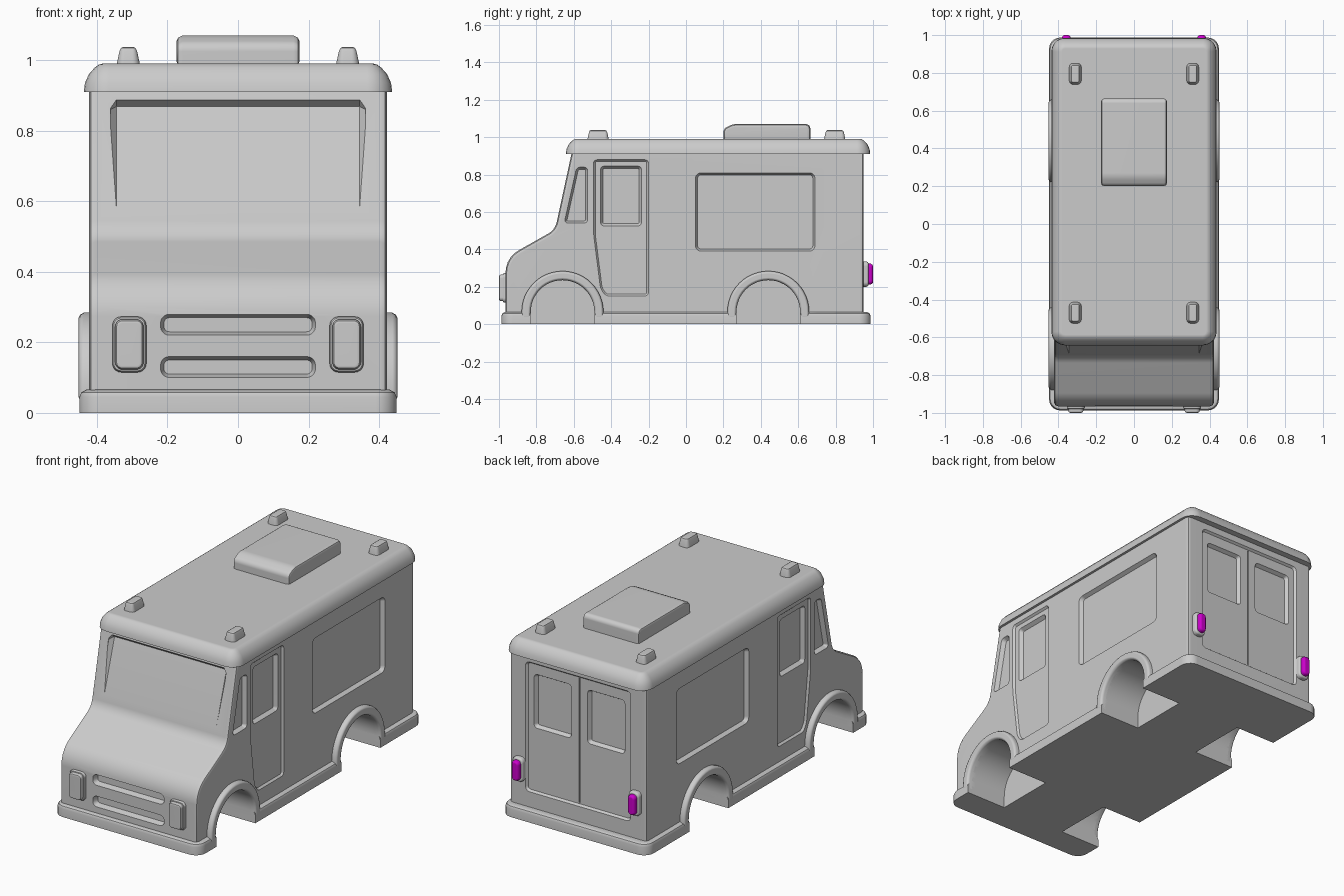
import bpy, bmesh, math
from mathutils import Vector

if "Cube" in bpy.data.objects:
    bpy.data.objects.remove(bpy.data.objects["Cube"])


def rounded(pts, r=0.0, n=5):
    """Round the corners of a 2D outline; a third value on a point overrides r."""
    out = []
    for i, p in enumerate(pts):
        rad = p[2] if len(p) > 2 else r
        c = Vector(p[:2])
        if rad <= 0:
            out.append(c)
            continue
        d1 = (Vector(pts[i - 1][:2]) - c).normalized()
        d2 = (Vector(pts[(i + 1) % len(pts)][:2]) - c).normalized()
        half = d1.angle(d2) / 2
        mid = c + (d1 + d2).normalized() * rad / math.cos(half)
        a, b = c + d1 * rad - mid, c + d2 * rad - mid
        sweep = math.pi - 2 * half
        for k in range(n + 1):
            t = k / n
            out.append(mid + (a * math.sin((1 - t) * sweep) + b * math.sin(t * sweep))
                       / math.sin(sweep))
    return out


def rect(u0, u1, v0, v1, r=0.02):
    return rounded([(u0, v0), (u1, v0), (u1, v1), (u0, v1)], r)


def inset(pts, d):
    area = sum(pts[i - 1].cross(pts[i]) for i in range(len(pts)))
    sgn = 1 if area > 0 else -1
    out = []
    for i, p in enumerate(pts):
        e1 = (p - pts[i - 1]).normalized()
        e2 = (pts[(i + 1) % len(pts)] - p).normalized()
        n1, n2 = Vector((-e1.y, e1.x)) * sgn, Vector((-e2.y, e2.x)) * sgn
        m = (n1 + n2).normalized()
        out.append(p + m * d / max(m.dot(n1), 0.5))
    return out


def loft(name, pts, axis, layers):
    """Stack copies of an outline along an axis; each layer is (position, inset)."""
    place = {"x": lambda p, d: (d, p.x, p.y),
             "y": lambda p, d: (p.x, d, p.y),
             "z": lambda p, d: (p.x, p.y, d)}[axis]
    bm = bmesh.new()
    rings = [[bm.verts.new(place(p, d)) for p in inset(pts, i)] for d, i in layers]
    for a, b in zip(rings, rings[1:]):
        for k in range(len(a)):
            bm.faces.new((a[k - 1], a[k], b[k], b[k - 1]))
    bm.faces.new(rings[0])
    bm.faces.new(rings[-1])
    bmesh.ops.recalc_face_normals(bm, faces=bm.faces)
    if bm.calc_volume(signed=True) < 0:
        bmesh.ops.reverse_faces(bm, faces=bm.faces)
    me = bpy.data.meshes.new(name)
    bm.to_mesh(me)
    bm.free()
    ob = bpy.data.objects.new(name, me)
    bpy.context.collection.objects.link(ob)
    return ob


def volume(ob):
    bm = bmesh.new()
    bm.from_object(ob, bpy.context.evaluated_depsgraph_get())
    v = bm.calc_volume(signed=True)
    bm.free()
    return v


def cut(ob, cutters):
    """Subtract the cutters one by one, trying another solver if a cut goes wrong."""
    bpy.context.view_layer.objects.active = ob
    for c in cutters:
        before = volume(ob)
        m = ob.modifiers.new("cut", "BOOLEAN")
        m.operation, m.object = "DIFFERENCE", c
        for solver in ("EXACT", "MANIFOLD", "FLOAT"):
            m.solver = solver
            if 0.85 * before < volume(ob) < before:
                bpy.ops.object.modifier_apply(modifier=m.name)
                break
        else:
            ob.modifiers.remove(m)


def arch(cy, r, foot):
    pts = [(cy + r, foot)]
    pts += [(cy + r * math.cos(math.pi * k / 24), 0.065 + r * math.sin(math.pi * k / 24))
            for k in range(25)]
    return [Vector(p) for p in pts + [(cy - r, foot)]]


WHEELS = {"front": -0.66, "rear": 0.44}
SIDES = {"right": 1, "left": -1}

# Body shell from its side profile
body = loft("body", rounded([(-0.965, 0.02), (0.95, 0.02), (0.95, 0.95), (-0.604, 0.95),
                             (-0.70, 0.505, 0.04), (-0.965, 0.355, 0.08)]), "x",
            [(-0.423, 0.02), (-0.417, 0.006), (-0.403, 0),
             (0.403, 0), (0.417, 0.006), (0.423, 0.02)])

# Lower skirt that doubles as the bumpers
skirt = loft("skirt", rect(-0.45, 0.45, -0.987, 0.987, 0.06), "z",
             [(0, 0), (0.045, 0), (0.058, 0.006), (0.066, 0.02)])

# Roof cap
loft("roof", rect(-0.437, 0.437, -0.642, 0.985, 0.07), "z",
     [(0.91, 0), (0.935, 0.003), (0.96, 0.014), (0.978, 0.03), (0.987, 0.042), (0.991, 0.056)])

# Cutters: wheel wells, side doors, side windows
wells, cutters = [], []
for s in SIDES.values():
    def recess(pts, floor, slope=0.012, rim=0.424):
        cutters.append(loft("cutter", pts, "x",
                            [(s * floor, slope), (s * rim, 0), (s * 0.6, 0)]))
    for cy in WHEELS.values():
        wells.append(loft("cutter", arch(cy, 0.17, -0.1), "x", [(s * 0.2, 0), (s * 0.6, 0)]))
    recess(rounded([(-0.43, 0.15), (-0.2, 0.15), (-0.2, 0.88), (-0.495, 0.88),
                    (-0.495, 0.48), (-0.458, 0.19)], 0.02), 0.412, 0.01)
    recess(rect(-0.458, -0.237, 0.525, 0.845, 0.02), 0.392, 0.014, 0.4125)
    recess(rounded([(-0.652, 0.54), (-0.525, 0.54), (-0.525, 0.84), (-0.585, 0.84)], 0.02), 0.4)
    recess(rect(0.05, 0.69, 0.39, 0.81, 0.03), 0.402)

# Cutters: rear doors, their windows and the seam between them
cutters.append(loft("cutter", rect(-0.325, 0.325, 0.15, 0.875, 0.025), "y",
                    [(0.938, 0.01), (0.951, 0), (1.1, 0)]))
for s in SIDES.values():
    cutters.append(loft("cutter", rect(s * 0.165 - 0.115, s * 0.165 + 0.115, 0.51, 0.81), "y",
                        [(0.918, 0.012), (0.9385, 0), (1.1, 0)]))
cutters.append(loft("cutter", rect(-0.004, 0.004, 0.165, 0.86, 0), "y", [(0.925, 0), (1.1, 0)]))

# Cutters: grille slots and the windscreen, which fades out at its foot
for z in (0.25, 0.13):
    cutters.append(loft("cutter", rect(-0.22, 0.22, z - 0.03, z + 0.03, 0.025), "y",
                        [(-0.935, 0.01), (-0.966, 0), (-1.1, 0)]))
cutters.append(loft("cutter", rounded([(-0.703, 0.52), (-0.594, 0.868), (-0.78, 1.02),
                                       (-0.78, 0.52)]), "x",
                    [(-0.362, 0.022), (-0.345, 0), (0.345, 0), (0.362, 0.022)]))

cut(body, wells + cutters)
cut(skirt, wells)
for c in wells + cutters:
    bpy.data.objects.remove(c, do_unlink=True)

# Wheel arch trims
for side, s in SIDES.items():
    for end, cy in WHEELS.items():
        ring = arch(cy, 0.219, 0.03) + arch(cy, 0.17, 0.03)[::-1]
        loft(f"{end}_{side}_wheel_arch", ring, "x",
             [(s * 0.4, 0), (s * 0.438, 0), (s * 0.448, 0.006), (s * 0.452, 0.014)])

# Roof air unit
loft("roof_vent", rounded([(0.2, 0.98), (0.665, 0.98), (0.665, 1.07, 0.025),
                           (0.25, 1.07, 0.02), (0.2, 1.045, 0.02)]), "x",
     [(-0.175, 0.018), (-0.17, 0.006), (-0.157, 0), (0.157, 0), (0.17, 0.006), (0.175, 0.018)])

# Roof markers, headlights and tail lights
magenta = bpy.data.materials.new("tail_light_magenta")
magenta.diffuse_color = (0.6, 0.0, 0.6, 1)
magenta.use_nodes = True
magenta.node_tree.nodes["Principled BSDF"].inputs["Base Color"].default_value = magenta.diffuse_color
for side, s in SIDES.items():
    for end, cy in (("front", -0.47), ("rear", 0.795)):
        x = s * 0.311
        loft(f"{end}_{side}_roof_marker", rect(x - 0.032, x + 0.032, cy - 0.056, cy + 0.056), "z",
             [(0.98, 0), (0.993, 0), (1.025, 0.007), (1.034, 0.011), (1.038, 0.018)])
    x = s * 0.308
    loft(f"{side}_headlight_frame", rect(x - 0.048, x + 0.048, 0.115, 0.273, 0.025), "y",
         [(-0.95, 0), (-0.972, 0), (-0.978, 0.004), (-0.98, 0.01)])
    loft(f"{side}_headlight", rect(x - 0.04, x + 0.04, 0.123, 0.265, 0.02), "y",
         [(-0.96, 0), (-0.99, 0), (-0.997, 0.004), (-1.0, 0.011)])
    x = s * 0.358
    loft(f"{side}_tail_light_base", rect(x - 0.034, x + 0.034, 0.2, 0.335, 0.025), "y",
         [(0.94, 0), (0.966, 0), (0.973, 0.004), (0.976, 0.01)])
    lens = loft(f"{side}_tail_light", rect(x - 0.023, x + 0.023, 0.212, 0.323), "y",
                [(0.96, 0), (0.988, 0), (0.996, 0.005), (1.0, 0.012)])
    lens.data.materials.append(magenta)

# Smooth shading with crisp edges
for ob in list(bpy.context.collection.objects):
    bpy.ops.object.select_all(action="DESELECT")
    ob.select_set(True)
    bpy.context.view_layer.objects.active = ob
    bpy.ops.object.shade_smooth_by_angle(angle=math.radians(35))
    m = ob.modifiers.new("weighted_normals", "WEIGHTED_NORMAL")
    m.keep_sharp = True
